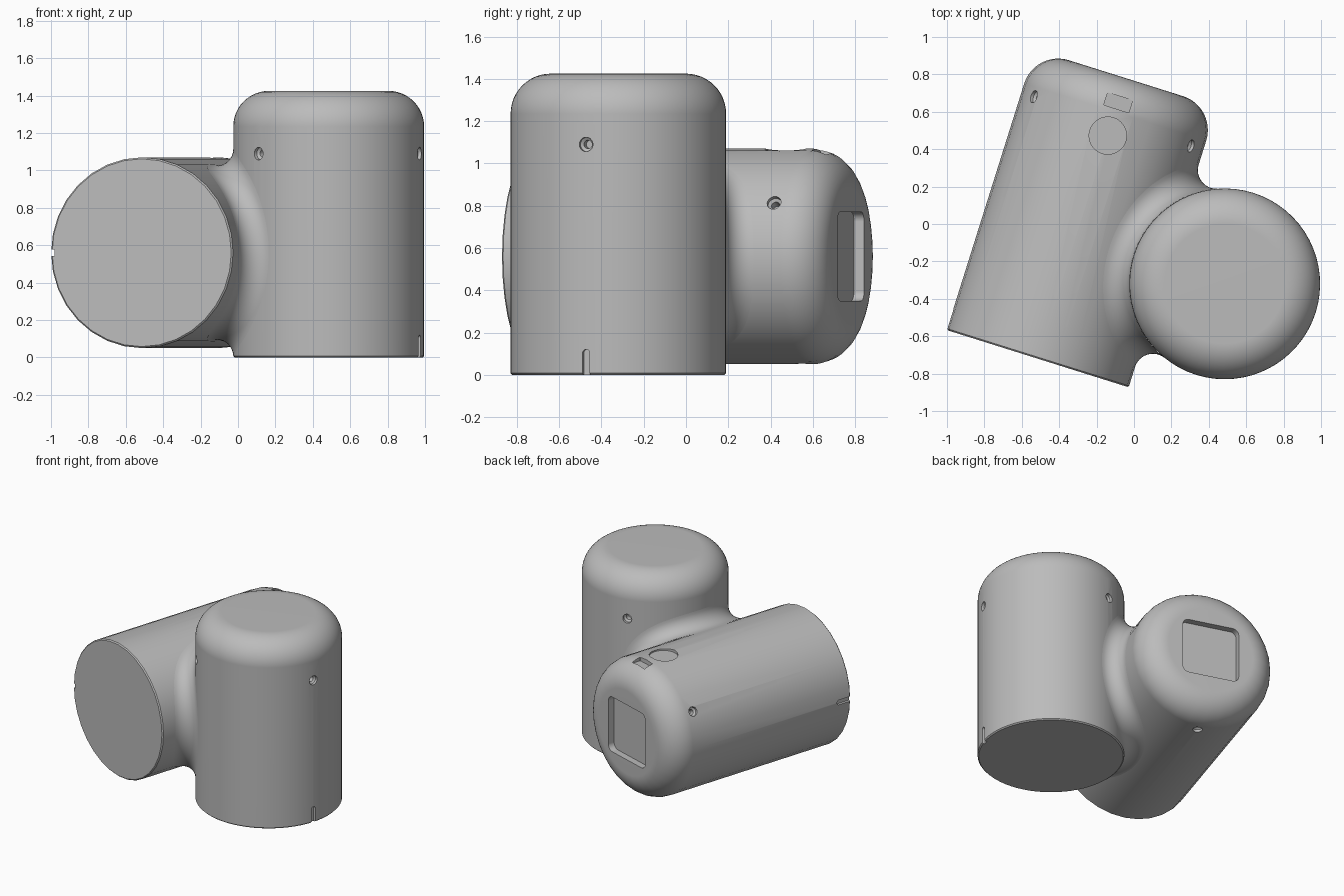
import bpy
import bmesh
from math import cos, sin, pi, acos, sqrt, radians
from mathutils import Matrix, Vector

if "Cube" in bpy.data.objects:
    bpy.data.objects.remove(bpy.data.objects["Cube"], do_unlink=True)

R = 0.51           # radius of both housings
DOME = 0.19        # rounding of the closed ends
BLEND = 0.10       # radius of the fillet joining the housings
UP = Vector((0, 0, 1))
AXIS = Vector((0.3, 0.954, 0)).normalized()
SIDE = AXIS.cross(UP)
V_BASE = Vector((0.485, -0.32, 0))
H_BASE = Vector((-0.515, -0.72, 0.56))

grey = bpy.data.materials.new("plain_grey")
grey.use_nodes = True
grey.diffuse_color = (0.5, 0.5, 0.5, 1)
grey.node_tree.nodes["Principled BSDF"].inputs["Base Color"].default_value = (0.5, 0.5, 0.5, 1)


def make_object(name, bm):
    mesh = bpy.data.meshes.new(name)
    bm.to_mesh(mesh)
    bm.free()
    mesh.materials.append(grey)
    obj = bpy.data.objects.new(name, mesh)
    bpy.context.collection.objects.link(obj)
    return obj


def activate(obj):
    bpy.ops.object.select_all(action="DESELECT")
    obj.select_set(True)
    bpy.context.view_layer.objects.active = obj


def lathe(bm, profile, sides, matrix=Matrix()):
    """Revolve (radius, height) points about local z."""
    verts = [bm.verts.new((r, 0, z)) for r, z in profile]
    edges = [bm.edges.new(pair) for pair in zip(verts, verts[1:])]
    ret = bmesh.ops.spin(bm, geom=verts + edges, cent=(0, 0, 0), axis=(0, 0, 1),
                         angle=2 * pi, steps=sides, use_duplicate=False)
    bmesh.ops.remove_doubles(bm, verts=bm.verts[:], dist=1e-5)
    new = [v for v in bm.verts if not v.tag]
    bmesh.ops.transform(bm, matrix=matrix, verts=new)
    for v in bm.verts:
        v.tag = True


def rounded_prism(bm, w, h, r, low, high, matrix):
    """Rounded rectangle extruded along local z; also makes discs and slots."""
    points = []
    for i, (sx, sy) in enumerate([(1, 1), (-1, 1), (-1, -1), (1, -1)]):
        for k in range(9):
            a = (i + k / 8) * pi / 2
            p = Vector((sx * (w / 2 - r) + r * cos(a), sy * (h / 2 - r) + r * sin(a), low))
            if not points or (p - points[-1]).length > 1e-5:
                points.append(p)
    if (points[0] - points[-1]).length < 1e-5:
        points.pop()
    face = bm.faces.new([bm.verts.new(matrix @ p) for p in points])
    top = bmesh.ops.extrude_face_region(bm, geom=[face], use_keep_orig=True)["geom"]
    shift = matrix.to_3x3() @ Vector((0, 0, high - low))
    bmesh.ops.translate(bm, vec=shift, verts=[g for g in top if isinstance(g, bmesh.types.BMVert)])
    for v in bm.verts:
        v.tag = True


def on_wall(degrees, z):
    """Frame on the round wall: x along the rim, y along the axis, z outward."""
    basis = Matrix(((0, 0, 1), (1, 0, 0), (0, 1, 0))).to_4x4()
    return Matrix.Rotation(radians(degrees), 4, "Z") @ Matrix.Translation((R, 0, z)) @ basis


def housing(name, length, sides, frame, screw_angles, screw_z, extras=()):
    # Domed shell with a small chamfer at the open end
    profile = [(0, 0), (R - 0.008, 0), (R, 0.008)]
    for k in range(13):
        a = k / 12 * pi / 2
        profile.append((R - DOME + DOME * cos(a), length - DOME + DOME * sin(a)))
    profile.append((0, length))
    bm = bmesh.new()
    lathe(bm, profile, sides)
    bmesh.ops.recalc_face_normals(bm, faces=bm.faces[:])
    shell = make_object(name, bm)

    # Countersunk screw holes, rim slot and pockets
    cut = bmesh.new()
    for angle in screw_angles:
        lathe(cut, [(0, 0.04), (0.034, 0.04), (0.034, -0.02), (0.02, -0.03), (0.02, -0.07), (0, -0.07)],
              20, on_wall(angle, screw_z))
    rounded_prism(cut, 0.036, 0.24, 0.018, -0.022, 0.04, on_wall(0, 0))
    for args in extras:
        rounded_prism(cut, *args)
    bmesh.ops.recalc_face_normals(cut, faces=cut.faces[:])
    cutter = make_object(name + "_cutter", cut)
    cutter.hide_render = True

    mod = shell.modifiers.new("cuts", "BOOLEAN")
    mod.operation = "DIFFERENCE"
    mod.solver = "EXACT"
    mod.object = cutter
    activate(shell)
    bpy.ops.object.modifier_apply(modifier=mod.name)
    bpy.data.objects.remove(cutter, do_unlink=True)
    shell.data.transform(frame)
    bpy.ops.object.shade_smooth_by_angle(angle=radians(35))
    weighted = shell.modifiers.new("weighted_normals", "WEIGHTED_NORMAL")
    weighted.keep_sharp = True
    return shell


def frame_from(x, z, origin):
    m = Matrix((x, z.cross(x), z)).transposed().to_4x4()
    m.translation = origin
    return m


# Upright housing
housing("upright_housing", 1.425, 64, frame_from(SIDE, UP, V_BASE), (0, 120, 240), 1.09)

# Lying housing with back recess, round pocket and small rectangular pocket
LENGTH = 1.572
housing("lying_housing", LENGTH, 32, frame_from(-SIDE, AXIS, H_BASE), (30, 150, 270), 1.33, [
    (0.42, 0.42, 0.045, -0.05, 0.05, Matrix.Translation((0, 0, LENGTH))),
    (0.2, 0.2, 0.1, -0.02, 0.05, on_wall(90, 1.25)),
    (0.14, 0.07, 0.004, -0.035, 0.05, on_wall(90, 1.435)),
])

# Rolling-ball fillet where the two housings meet
offset = V_BASE - H_BASE
gap, along = offset.dot(SIDE), offset.dot(AXIS)
S = R + BLEND
limit = acos((gap - S) / S)
RING, ARC = 120, 12
bm = bmesh.new()
rows, centres = [], []
for i in range(RING):
    t = 2 * pi * (i + 0.5) / RING
    theta = limit * sin(t)
    u = S * cos(theta)
    reach = sqrt(max(0, S * S - (u - gap) ** 2))
    a = along + (reach if cos(t) > 0 else -reach)
    c = H_BASE + SIDE * u + AXIS * a + UP * S * sin(theta)
    to_lying = -(SIDE * cos(theta) + UP * sin(theta))
    to_upright = (Vector((V_BASE.x, V_BASE.y, c.z)) - c).normalized()
    row = []
    for k in range(ARC + 1):
        p = c + to_lying.slerp(to_upright, k / ARC) * BLEND
        p.z = max(p.z, 0.004)
        row.append(bm.verts.new(p))
    rows.append(row)
    centres.append(c)
for i, row in enumerate(rows):
    nxt = rows[(i + 1) % RING]
    for k in range(ARC):
        face = bm.faces.new((row[k], row[k + 1], nxt[k + 1], nxt[k]))
        face.normal_update()
        if face.normal.dot(centres[i] - face.calc_center_median()) < 0:
            face.normal_flip()
fillet = make_object("joining_fillet", bm)
activate(fillet)
bpy.ops.object.shade_smooth_by_angle(angle=radians(60))
